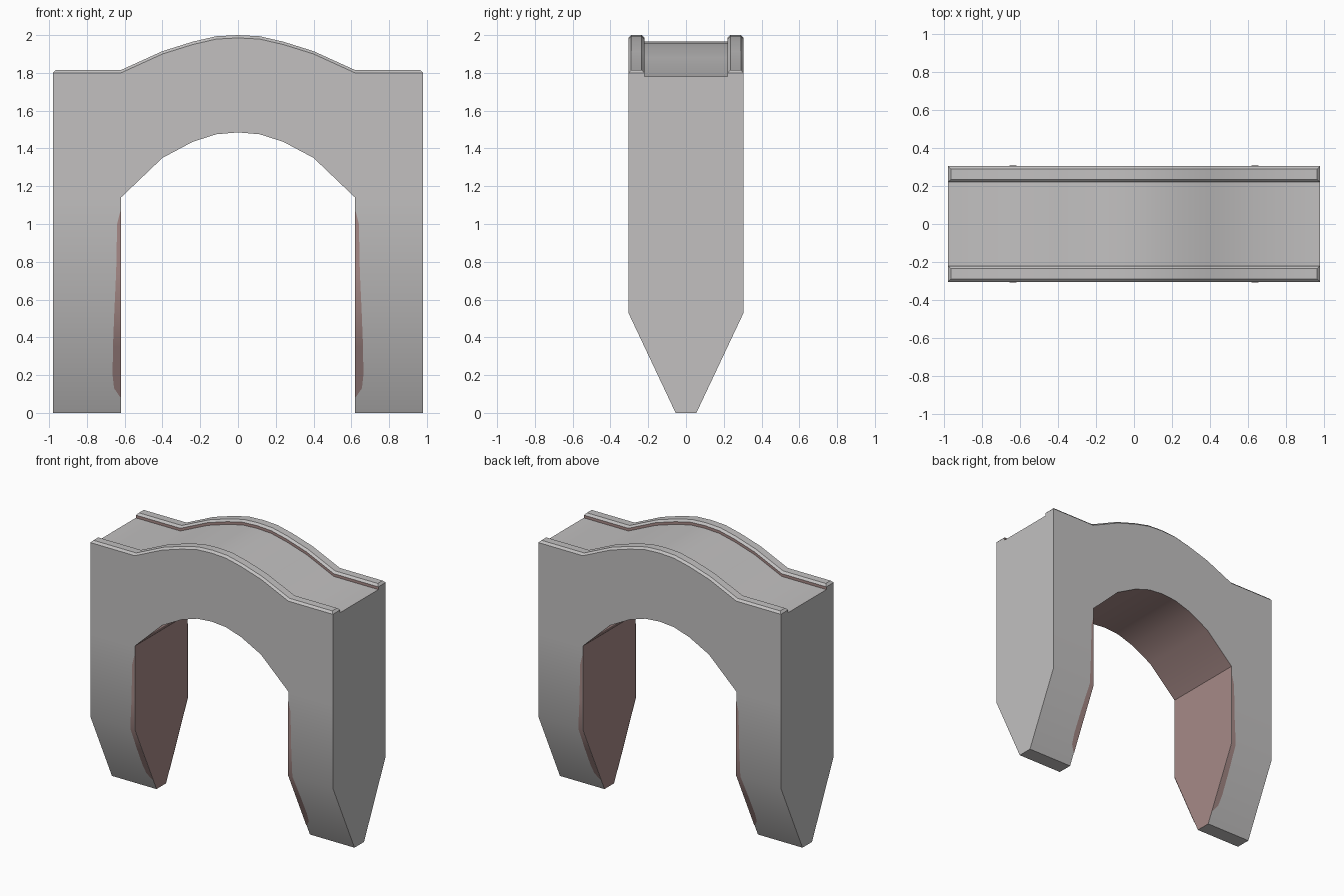
import bpy, bmesh, math

if "Cube" in bpy.data.objects:
    bpy.data.objects.remove(bpy.data.objects["Cube"])

HX, HY, INNER = 0.98, 0.305, 0.62      # half width, half depth, half opening
CH, LIP, RIM = 0.015, 0.035, 0.085     # rim chamfer, rim height, rim width
SPRING, KNEE, TIP = 1.14, 0.53, 0.055  # arch spring, taper start, foot half depth


def material(name, rgb):
    m = bpy.data.materials.new(name)
    m.diffuse_color = (*rgb, 1)
    m.use_nodes = True
    m.node_tree.nodes["Principled BSDF"].inputs["Base Color"].default_value = m.diffuse_color
    return m


GREY = material("stone_grey", (0.54, 0.53, 0.53))
PINK = material("dusty_pink", (0.385, 0.255, 0.245))


def make_object(name, bm, mats, axes):
    me = bpy.data.meshes.new(name)
    bm.to_mesh(me)
    bm.free()
    ob = bpy.data.objects.new(name, me)
    bpy.context.collection.objects.link(ob)
    for m in mats:
        me.materials.append(m)
    mod = ob.modifiers.new("mirror", 'MIRROR')
    mod.use_axis = axes
    mod.merge_threshold = 0.0005
    bpy.ops.object.select_all(action='DESELECT')
    ob.select_set(True)
    bpy.context.view_layer.objects.active = ob
    bpy.ops.object.shade_smooth_by_angle(angle=math.radians(30))
    return ob


def upper_section(top, end=False):
    """Cross-section above the spring line, front to back, with two raised rims."""
    inset, crest = (0, top - CH) if end else (CH, top)
    half = [(-HY, top - CH), (-HY + inset, crest), (-HY + RIM - inset, crest),
            (-HY + RIM, top - CH), (-HY + RIM, top - LIP)]
    return half + [(-y, z) for y, z in reversed(half)]


def loft(bm, stations, closed=True):
    """Skin a list of (x, section) stations."""
    rings = [[bm.verts.new((x, y, z)) for y, z in sec] for x, sec in stations]
    for a, b in zip(rings, rings[1:]):
        n = len(a)
        for i in range(n if closed else n - 1):
            j = (i + 1) % n
            bm.faces.new((a[i], a[j], b[j], b[i]))
    return rings


bm = bmesh.new()

# Arch span from the middle to the inner leg face: x, underside z, top z
arch = [(0, 1.485, 2.0), (0.115, 1.475, 1.994), (0.24, 1.435, 1.965),
        (0.40, 1.35, 1.915), (INNER, SPRING, 1.815)]
loft(bm, [(x, [(-HY, lo)] + upper_section(hi) + [(HY, lo)])
          for x, lo, hi in arch])

# Leg with a foot that tapers in depth
foot = [(-TIP, 0), (-HY, KNEE), (-HY, SPRING)]
back = [(-y, z) for y, z in reversed(foot)]
leg = [(x, foot + upper_section(1.815, x == HX) + back)
       for x in (INNER, HX - CH, HX)]
rings = loft(bm, leg)
bm.faces.new(rings[-1])                        # outer end
bm.faces.new(rings[0][:3] + rings[0][-3:])     # inner face of the leg

bmesh.ops.remove_doubles(bm, verts=bm.verts, dist=0.0005)
bmesh.ops.recalc_face_normals(bm, faces=bm.faces)
bm.normal_update()

# Pink on the opening's inside and on the inner walls of the rims
for f in bm.faces:
    c, n = f.calc_center_median(), f.normal
    soffit = n.z < -0.3 and c.z > 1.0 and abs(n.y) < 0.1
    jamb = n.x < -0.9
    rim_wall = abs(n.y) > 0.9 and c.z > 1.7 and abs(abs(c.y) - (HY - RIM)) < 0.01
    f.material_index = int(soffit or jamb or rim_wall)
make_object("arch_body", bm, [GREY, PINK], (True, False, False))

# Worn pink edge strips on the leg faces: z, width
strip = [(0.085, 0.005), (0.13, 0.036), (0.20, 0.044), (0.35, 0.042), (KNEE, 0.035),
         (0.75, 0.025), (1.0, 0.02), (1.07, 0.002)]
bm = bmesh.new()
rows = []
for z, w in strip:
    y = -(TIP + (HY - TIP) * min(z / KNEE, 1)) - 0.003
    rows.append([bm.verts.new((x, y, z)) for x in (INNER, INNER + w)])
for a, b in zip(rows, rows[1:]):
    bm.faces.new((a[0], a[1], b[1], b[0]))
make_object("leg_edge_strips", bm, [PINK], (True, True, False))
